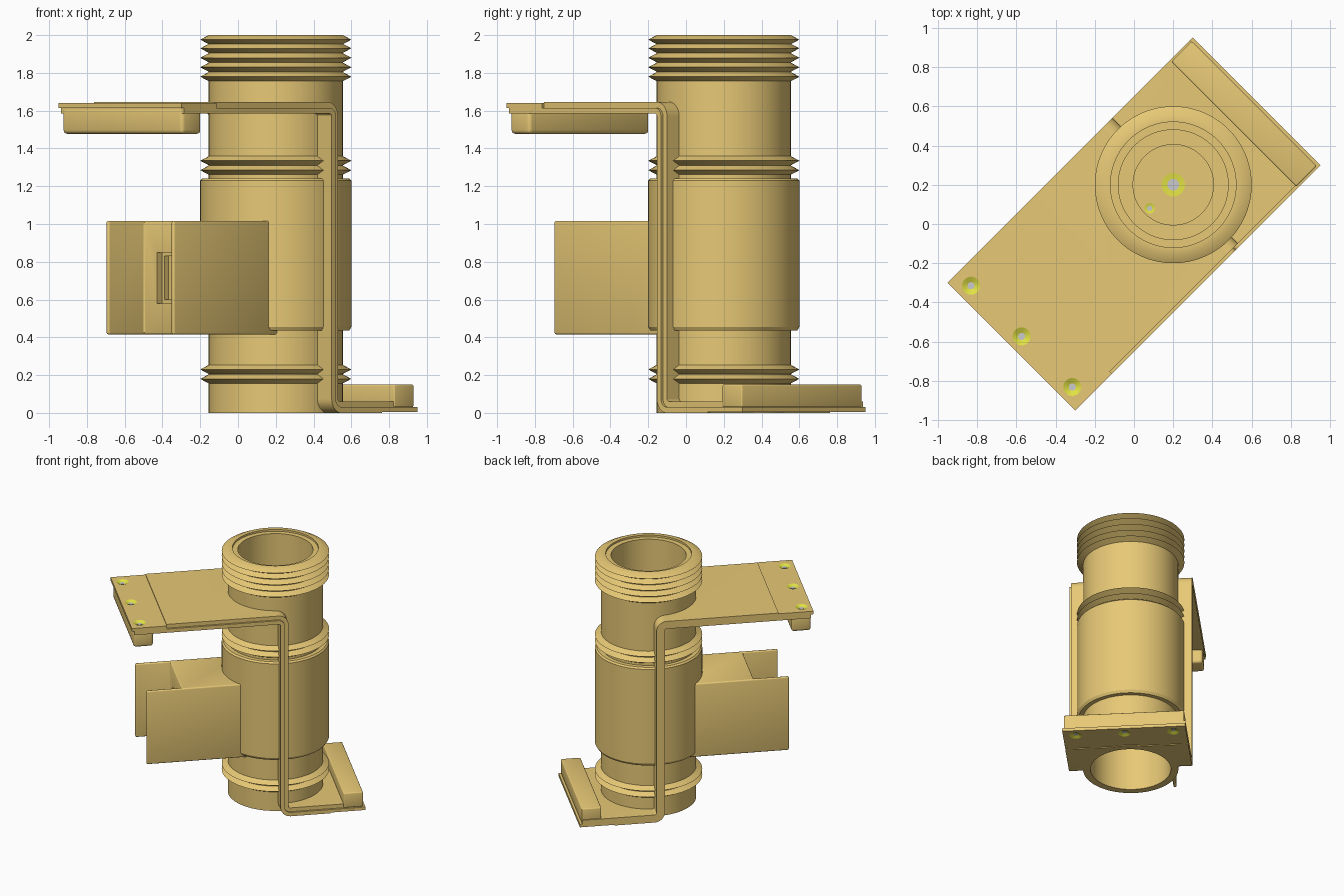
import bpy, bmesh
from math import pi, sin, cos, radians
from mathutils import Matrix, Vector

if "Cube" in bpy.data.objects:
    bpy.data.objects.remove(bpy.data.objects["Cube"])

TURN = Matrix.Rotation(pi / 4, 4, 'Z')      # whole model is laid out along x, then turned 45 degrees
AXIS = 0.283                                # pipe axis position along the layout direction


def material(name, rgb):
    m = bpy.data.materials.new(name)
    m.diffuse_color = (*rgb, 1)
    m.use_nodes = True
    m.node_tree.nodes["Principled BSDF"].inputs["Base Color"].default_value = m.diffuse_color
    return m


ORANGE = material("orange_plastic", (0.80, 0.58, 0.18))
YELLOW = material("yellow_collar", (0.76, 0.76, 0.06))


def finish(bm, name, mat=ORANGE, bevel=0, cutters=()):
    bmesh.ops.recalc_face_normals(bm, faces=bm.faces)
    bm.transform(TURN)
    me = bpy.data.meshes.new(name)
    bm.to_mesh(me)
    bm.free()
    ob = bpy.data.objects.new(name, me)
    bpy.context.collection.objects.link(ob)
    if mat:
        me.materials.append(mat)
    bpy.ops.object.select_all(action='DESELECT')
    bpy.context.view_layer.objects.active = ob
    ob.select_set(True)
    if bevel:
        b = ob.modifiers.new("bevel", 'BEVEL')
        b.width, b.segments, b.limit_method = bevel, 3, 'ANGLE'
        bpy.ops.object.modifier_apply(modifier="bevel")
    for c in cutters:
        m = ob.modifiers.new("cut", 'BOOLEAN')
        m.operation, m.solver, m.object = 'DIFFERENCE', 'EXACT', c
        bpy.ops.object.modifier_apply(modifier="cut")
    bpy.ops.object.shade_smooth_by_angle(angle=radians(30))
    return ob


def box_bm(u, v, z):
    bm = bmesh.new()
    bmesh.ops.create_cube(bm, size=1)
    for p in bm.verts:
        p.co = Vector([(a + b) / 2 + c * (b - a) for (a, b), c in zip((u, v, z), p.co)])
    return bm


def prism_bm(points, move):
    bm = bmesh.new()
    f = bm.faces.new([bm.verts.new(p) for p in points])
    new = bmesh.ops.extrude_face_region(bm, geom=[f])["geom"]
    bmesh.ops.translate(bm, vec=move, verts=[g for g in new if isinstance(g, bmesh.types.BMVert)])
    return bm


def lathe_bm(profile, u, v=0, steps=96):
    bm = bmesh.new()
    vs = [bm.verts.new((u + r, v, z)) for r, z in profile]
    edges = [bm.edges.new(e) for e in zip(vs, vs[1:])]
    bmesh.ops.spin(bm, geom=vs + edges, cent=(u, v, 0), axis=(0, 0, 1),
                   angle=2 * pi, steps=steps, use_duplicate=False)
    bmesh.ops.remove_doubles(bm, verts=bm.verts, dist=1e-5)
    return bm


def ridges(heights, base=0.355, tip=0.4, half=0.024):
    return [p for z in heights for p in ((base, z - half), (tip, z), (base, z + half))]


# pipe body: ridged outside, stepped bores from both ends
profile = [(0, 0.40), (0.30, 0.40), (0.30, 0), (0.355, 0)]
profile += ridges([0.18, 0.23])
profile += [(0.355, 0.435), (0.388, 0.435), (0.4, 0.455), (0.4, 1.23), (0.388, 1.242), (0.355, 1.242)]
profile += ridges([1.285, 1.335])
profile += ridges([1.78, 1.83, 1.88, 1.93, 1.976])
profile[-1] = (0.355, 2.0)
profile += [(0.32, 2.0), (0.32, 1.985), (0.28, 1.985), (0.28, 1.24), (0.205, 1.24), (0.205, 1.0), (0, 1.0)]
finish(lathe_bm(profile, AXIS), "pipe_body")

bore = finish(lathe_bm([(0, -0.2), (0.33, -0.2), (0.33, 2.2), (0, 2.2)], AXIS), "bore_cutter")


# Z-shaped bracket made of two bent layers sharing one rounded path
def bent_path(u0, u1):
    R, um, zt, zb = 0.045, 0.2725, 1.615, 0.03
    pts = [((u0, zt), (0, 1))]
    for i in range(9):
        a = pi / 2 * (1 - i / 8)
        n = (cos(a), sin(a))
        pts.append(((um - R + R * n[0], zt - R + R * n[1]), n))
    for i in range(9):
        a = pi + pi / 2 * i / 8
        n = (cos(a), sin(a))
        pts.append(((um + R + R * n[0], zb + R + R * n[1]), (-n[0], -n[1])))
    return pts + [((u1, zb), (0, 1))]


def layer(name, u0, u1, lo, hi, v0, v1):
    path = bent_path(u0, u1)

    def off(d):
        return [(p[0] + n[0] * d, v0, p[1] + n[1] * d) for p, n in path]
    finish(prism_bm(off(hi) + off(lo)[::-1], (0, v1 - v0, 0)), name, cutters=[bore])


layer("bracket_outer_layer", -0.62, 0.865, 0, 0.031, -0.445, 0.46)
layer("bracket_inner_layer", -0.865, 0.62, -0.031, 0, -0.46, 0.46)

# end caps, clamp blocks and countersunk holes on both flanges
for side, s in (("top", -1), ("bottom", 1)):
    def zz(d):                               # depth measured inward from the outer flange face
        return 1.645 - d if s < 0 else d

    def span(a, b):
        return tuple(sorted((a, b)))
    drills = []
    for v in (-0.365, 0, 0.365):
        prof = [(0, zz(-0.02)), (0.046, zz(-0.02)), (0.046, zz(0.022)), (0, zz(0.022))]
        drills.append(finish(lathe_bm(prof, s * 0.81, v, 24), "drill_cutter"))
    finish(box_bm(span(s * 0.62, s * 0.884), (-0.46, 0.46), span(zz(0.005), zz(0.03))),
           side + "_end_cap", cutters=drills)
    finish(box_bm(span(s * 0.72, s * 0.868), (-0.45, 0.45), span(zz(0.03), zz(0.168 if s < 0 else 0.15))),
           side + "_clamp_block", bevel=0.02 if s < 0 else 0.008)
    for d in drills:
        bpy.data.objects.remove(d)
    for i, v in enumerate((-0.365, 0, 0.365)):
        collar = [(0.046, zz(0.022)), (0.046, zz(0.005)), (0.018, zz(0.018)), (0.018, zz(0.022)), (0.046, zz(0.022))]
        finish(lathe_bm(collar, s * 0.81, v, 24), f"{side}_hole_collar_{i}", YELLOW)
        finish(lathe_bm([(0, zz(0.022)), (0.018, zz(0.022)), (0.018, zz(0.016)), (0, zz(0.016))],
                        s * 0.81, v, 24), f"{side}_hole_pin_{i}", None)

bpy.data.objects.remove(bore)

# side housing: U-shaped end with a recessed port
port = finish(box_bm((-0.6, -0.43), (-0.138, 0.138), (0.58, 0.85)), "port_cutter")
socket = finish(box_bm((-0.6, -0.40), (-0.12, 0.12), (0.60, 0.83)), "socket_cutter")
plan = [(-0.735, -0.255), (0.05, -0.255), (0.05, 0.255), (-0.735, 0.255),
        (-0.735, 0.232), (-0.47, 0.232), (-0.47, -0.232), (-0.735, -0.232)]
finish(prism_bm([(u, v, 0.415) for u, v in plan], (0, 0, 0.602)), "side_housing",
       bevel=0.01, cutters=[port, socket])
for c in (port, socket):
    bpy.data.objects.remove(c)

# fasteners on the floor of the upper bore
for name, u, r in (("floor_centre", AXIS, 0.06), ("floor_offset", 0.113, 0.027)):
    finish(lathe_bm([(r, 0.99), (r, 1.006), (r * 0.5, 1.003), (r * 0.5, 0.99), (r, 0.99)], u, 0, 24),
           name + "_collar", YELLOW)
    finish(lathe_bm([(0, 0.99), (r * 0.5, 0.99), (r * 0.5, 1.004), (0, 1.004)], u, 0, 24),
           name + "_pin", None)
